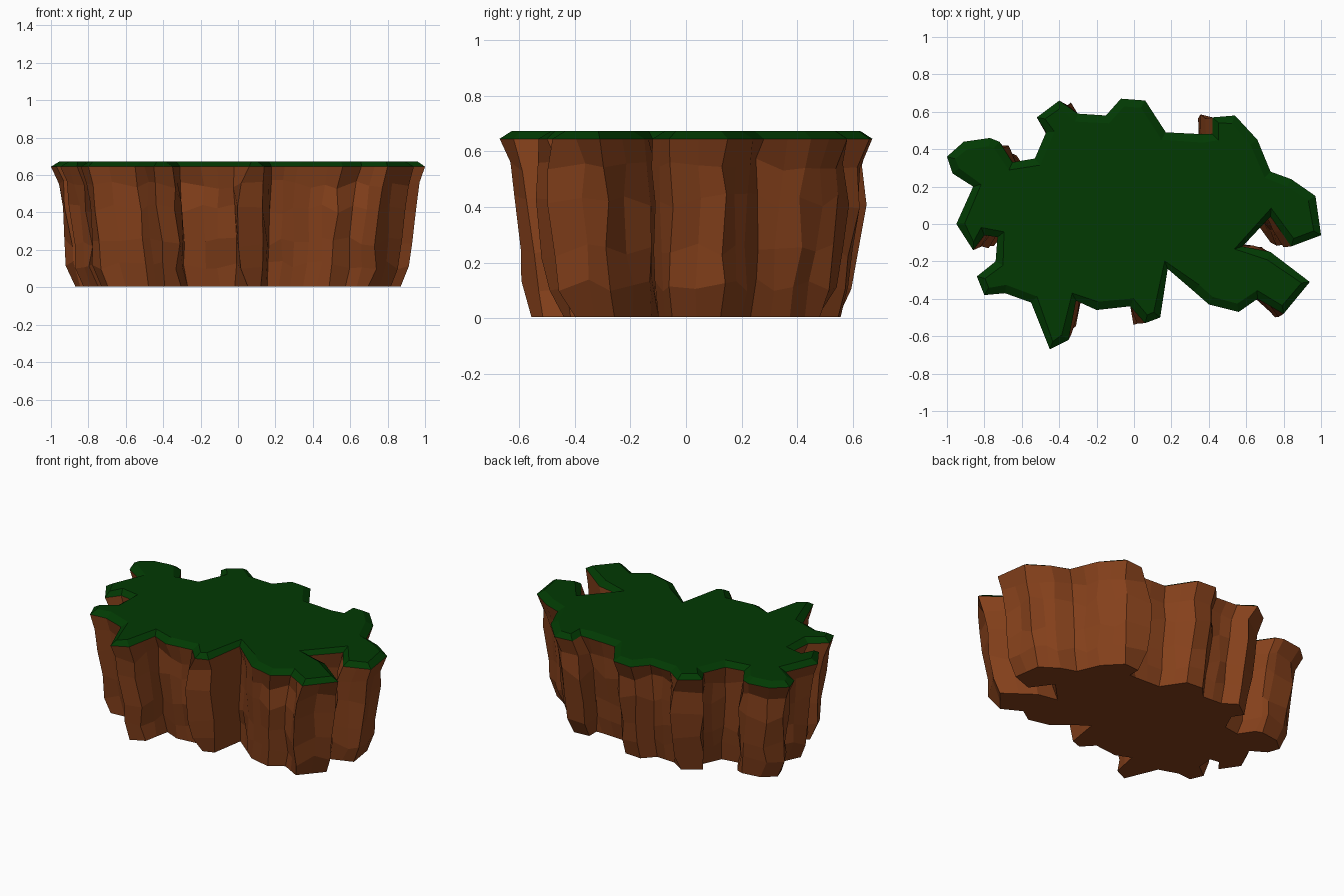
import bpy
import bmesh
import random
from mathutils import Vector

random.seed(4)

old_cube = bpy.data.objects.get("Cube")
if old_cube:
    bpy.data.objects.remove(old_cube, do_unlink=True)

# Rim outline seen from above, in hundredths of a unit
OUTLINE = [
    (-100, 36), (-91, 44), (-77, 46), (-72, 44), (-65, 33), (-53, 35), (-47, 49),
    (-52, 57), (-40, 66), (-30, 59), (-15, 58), (-7, 67), (6, 66), (17, 49),
    (37, 48), (42, 48), (42, 57), (54, 58), (66, 45), (73, 28), (84, 24),
    (97, 15), (100, -6), (84, -12), (73, 4), (58, -12), (73, -15), (94, -31),
    (80, -48), (66, -40), (56, -47), (40, -43), (32, -36), (18, -24), (14, -50),
    (6, -53), (-2, -44), (-20, -46), (-31, -41), (-35, -62), (-45, -67),
    (-55, -42), (-69, -37), (-80, -38), (-84, -28), (-74, -20), (-73, -7),
    (-80, -6), (-86, -14), (-95, 0), (-86, 20), (-97, 27),
]
RIM_HEIGHT = 0.645
TOP_HEIGHT = 0.672
LONG_EDGE = 15

# Cliff rings as height, x scale, y scale, roughness
RINGS = [
    (0.005, 0.87, 0.83, 0.0),
    (0.12, 0.915, 0.87, 0.012),
    (0.24, 0.92, 0.9, 0.014),
    (0.42, 0.945, 0.935, 0.014),
    (0.55, 0.96, 0.94, 0.012),
    (RIM_HEIGHT, 1.0, 1.0, 0.0),
]

# Rock lobes that swell out past the rim: outline point and push
BULGES = {
    (42, 48): Vector((-0.03, 0.0)),
    (42, 57): Vector((-0.03, 0.04)),
    (6, -53): Vector((-0.05, -0.04)),
    (80, -48): Vector((0.0, -0.04)),
    (-40, 66): Vector((0.03, 0.02)),
}


def make_material(name, colour):
    material = bpy.data.materials.new(name)
    material.use_nodes = True
    material.diffuse_color = colour
    shader = next(n for n in material.node_tree.nodes if n.type == "BSDF_PRINCIPLED")
    shader.inputs["Base Color"].default_value = colour
    shader.inputs["Roughness"].default_value = 0.9
    return material


def make_object(name, bm, material):
    mesh = bpy.data.meshes.new(name)
    bmesh.ops.recalc_face_normals(bm, faces=bm.faces)
    bm.to_mesh(mesh)
    bm.free()
    mesh.materials.append(material)
    obj = bpy.data.objects.new(name, mesh)
    bpy.context.collection.objects.link(obj)
    return obj


def split_long_edges(points):
    result = []
    for a, b in zip(points, points[1:] + points[:1]):
        result.append(a)
        middle = (Vector(a) + Vector(b)) / 2
        if (Vector(a) - Vector(b)).length > LONG_EDGE:
            result.append(tuple(middle))
    return result


def add_ring(bm, points, height, scale_x, scale_y, rough):
    ring = []
    for point in points:
        x, y, z = point[0] / 100 * scale_x, point[1] / 100 * scale_y, height
        if rough:
            push = BULGES.get(point, Vector((0, 0)))
            x += push.x + random.uniform(-rough, rough)
            y += push.y + random.uniform(-rough, rough)
            z += random.uniform(-rough, rough) * 2
        ring.append(bm.verts.new((x, y, z)))
    return ring


def build_cliff(material):
    # Rough stacked rings, tapering to a flat base
    bm = bmesh.new()
    points = split_long_edges(OUTLINE)
    rings = [add_ring(bm, points, *ring) for ring in RINGS]
    count = len(points)
    for lower, upper in zip(rings, rings[1:]):
        for i in range(count):
            j = (i + 1) % count
            bm.faces.new((lower[i], lower[j], upper[j], upper[i]))
    bm.faces.new(rings[0])
    bm.faces.new(rings[-1])
    return make_object("rock_cliff", bm, material)


def build_grass(material):
    # Thin turf cap with a sloping bevelled rim
    bm = bmesh.new()
    ring = add_ring(bm, OUTLINE, RIM_HEIGHT, 1.0, 1.0, 0.0)
    top = bm.faces.new(ring)
    top.normal_update()
    if top.normal.z < 0:
        top.normal_flip()
    bmesh.ops.inset_region(bm, faces=[top], thickness=0.045,
                           use_boundary=True, use_even_offset=False)
    for vert in top.verts:
        vert.co.z = TOP_HEIGHT
    # Underside closes the cap against the rock
    bm.faces.new(ring)
    return make_object("grass_cap", bm, material)


rock = make_material("brown_rock", (0.235, 0.052, 0.011, 1.0))
grass = make_material("dark_green_grass", (0.0005, 0.042, 0.0008, 1.0))
build_cliff(rock)
build_grass(grass)
